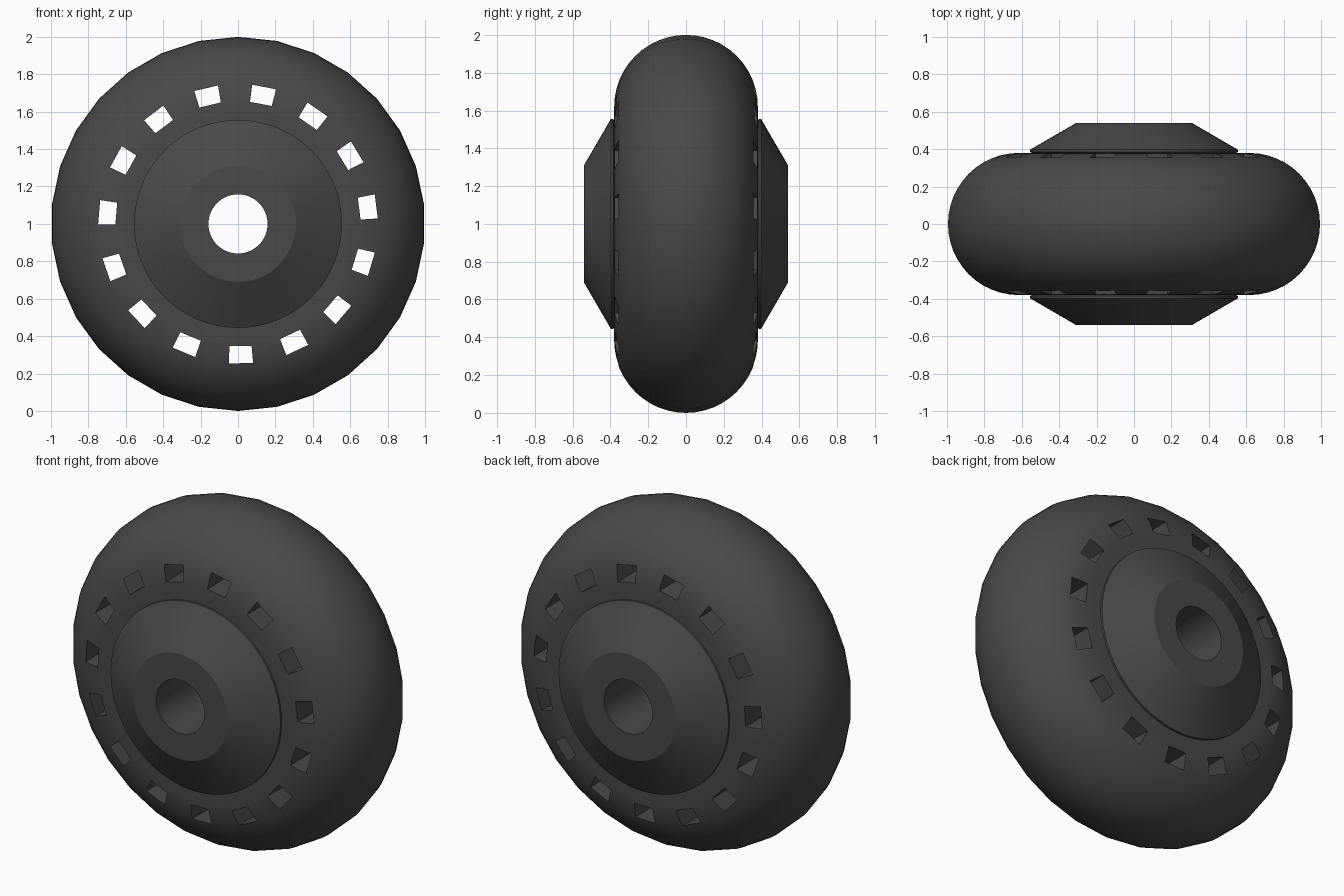
import bpy, bmesh
from math import sin, cos, pi, radians

if "Cube" in bpy.data.objects:
    bpy.data.objects.remove(bpy.data.objects["Cube"])

CZ = 1.0  # axle height

mat = bpy.data.materials.new("dark_rubber")
mat.diffuse_color = (0.065, 0.065, 0.065, 1)
mat.use_nodes = True
mat.node_tree.nodes["Principled BSDF"].inputs["Base Color"].default_value = mat.diffuse_color


def finish(name, bm):
    bmesh.ops.recalc_face_normals(bm, faces=bm.faces[:])
    me = bpy.data.meshes.new(name)
    bm.to_mesh(me)
    bm.free()
    ob = bpy.data.objects.new(name, me)
    ob.location.z = CZ
    bpy.context.collection.objects.link(ob)
    me.materials.append(mat)
    return ob


def revolve(name, profile, segs):
    """Spin a closed (radius, y) profile around the y axle."""
    bm = bmesh.new()
    rings = []
    for i in range(segs):
        a = pi / 2 + 2 * pi * i / segs
        rings.append([bm.verts.new((r * cos(a), y, r * sin(a))) for r, y in profile])
    n = len(profile)
    for i in range(segs):
        p, q = rings[i], rings[(i + 1) % segs]
        for j in range(n):
            k = (j + 1) % n
            bm.faces.new((p[j], p[k], q[k], q[j]))
    return finish(name, bm)


def activate(ob):
    bpy.ops.object.select_all(action='DESELECT')
    ob.select_set(True)
    bpy.context.view_layer.objects.active = ob


# Tyre: half-round tread with flat side walls
R = 0.38
arc = [(0.62 + R * cos(t), R * sin(t))
       for t in [-pi / 2 + pi * i / 24 for i in range(25)]]
tyre = revolve("tyre", [(0.53, -R)] + arc + [(0.53, R)], 30)

# Fifteen tapered slots cut right through the tyre
bm = bmesh.new()
for i in range(15):
    a = radians(-88.8 + 24 * i)
    loops = []
    for y in (-0.6, 0.6):
        loops.append([bm.verts.new((r * cos(a) - t * sin(a), y, r * sin(a) + t * cos(a)))
                      for r, t in ((0.653, -0.059), (0.745, -0.065), (0.745, 0.065), (0.653, 0.059))])
    f, b = loops
    bm.faces.new(f)
    bm.faces.new(b[::-1])
    for j in range(4):
        k = (j + 1) % 4
        bm.faces.new((f[j], b[j], b[k], f[k]))
cutter = finish("slot_cutter", bm)
cutter.hide_render = True
mod = tyre.modifiers.new("slots", 'BOOLEAN')
mod.operation = 'DIFFERENCE'
mod.solver = 'EXACT'
mod.object = cutter
activate(tyre)
bpy.ops.object.modifier_apply(modifier=mod.name)
bpy.data.objects.remove(cutter)

# Hub: conical caps on both sides with a bore through the middle
half = [(0.158, 0.54), (0.31, 0.54), (0.556, 0.397), (0.556, 0.385), (0.535, 0.375)]
hub = revolve("hub", half + [(r, -y) for r, y in reversed(half)], 64)

for ob in (tyre, hub):
    activate(ob)
    bpy.ops.object.shade_smooth_by_angle(angle=radians(25))
